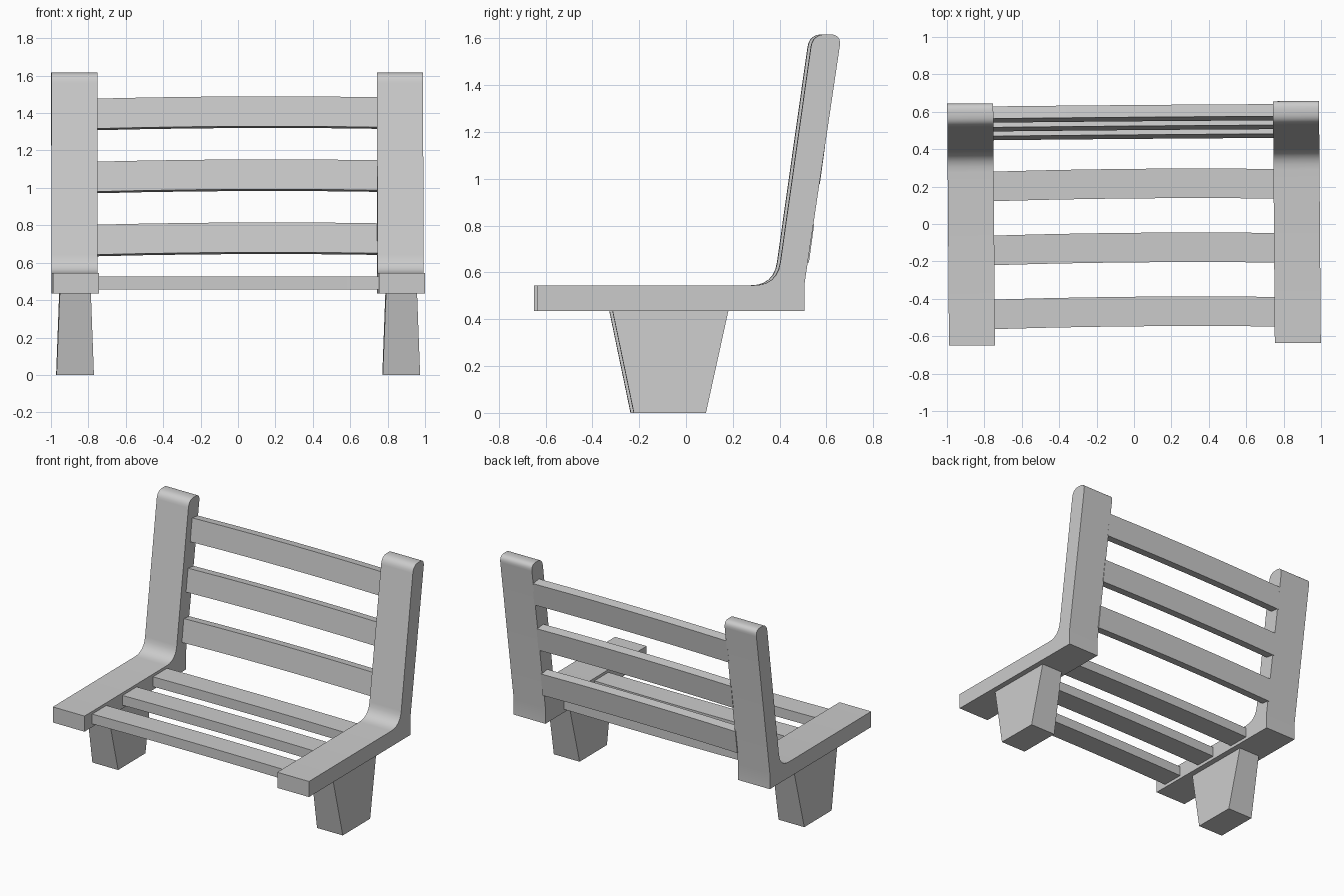
import bpy, bmesh
from math import radians
from mathutils import Vector, Matrix

if "Cube" in bpy.data.objects:
    bpy.data.objects.remove(bpy.data.objects["Cube"])

TWIST = Matrix.Rotation(0.0075, 4, 'Z')   # whole bench is turned very slightly


def loft(name, sections, smooth=False):
    """Skin a list of equal-length point rings and cap both ends."""
    bm = bmesh.new()
    rings = [[bm.verts.new(TWIST @ Vector(p)) for p in s] for s in sections]
    n = len(rings[0])
    for a, b in zip(rings, rings[1:]):
        for i in range(n):
            j = (i + 1) % n
            bm.faces.new((a[i], a[j], b[j], b[i]))
    bm.faces.new(rings[0])
    bm.faces.new(rings[-1])
    bmesh.ops.recalc_face_normals(bm, faces=bm.faces)
    me = bpy.data.meshes.new(name)
    bm.to_mesh(me)
    bm.free()
    ob = bpy.data.objects.new(name, me)
    bpy.context.collection.objects.link(ob)
    if smooth:
        bpy.ops.object.select_all(action='DESELECT')
        ob.select_set(True)
        bpy.context.view_layer.objects.active = ob
        bpy.ops.object.shade_smooth_by_angle(angle=radians(35))
    return ob


def rounded(corners, steps=6):
    """Profile from (y, z, radius) corners, rounding those with a radius."""
    out = []
    for i, (y, z, r) in enumerate(corners):
        c = Vector((y, z))
        if not r:
            out.append(c)
            continue
        p = Vector(corners[i - 1][:2])
        q = Vector(corners[(i + 1) % len(corners)][:2])
        a = c + (p - c).normalized() * r
        b = c + (q - c).normalized() * r
        for k in range(steps + 1):
            t = k / steps
            out.append(a * (1 - t) ** 2 + c * 2 * t * (1 - t) + b * t * t)
    return out


# L-shaped side frames
profile = rounded([(-0.643, 0.435, 0), (0.498, 0.435, 0), (0.498, 0.545, 0),
                   (0.657, 1.617, 0.05), (0.534, 1.617, 0.055),
                   (0.382, 0.545, 0.1), (-0.643, 0.545, 0)])
for side, sx in (("left", -1), ("right", 1)):
    loft(f"{side}_frame", [[(sx * x, y, z) for y, z in profile]
                           for x in (0.748, 0.994)], smooth=True)

    # Tapered leg: wide in depth at the top, wide in width at the base
    def ring(half, y0, y1, z):
        c = sx * 0.872
        return [(c - half, y0, z), (c + half, y0, z),
                (c + half, y1, z), (c - half, y1, z)]
    loft(f"{side}_leg", [ring(0.1, -0.23, 0.078, 0),
                         ring(0.083, -0.321, 0.174, 0.437)])

# Slightly bowed slats: the bow runs across the slat's wide side
xs = [-0.755, -0.5, -0.25, 0, 0.25, 0.5, 0.755]


def slat(name, section, dy, dz, tilt):
    rings = []
    for x in xs:
        o = -0.014 * x * x + tilt * x
        rings.append([(x, y + dy * o, z + dz * o) for y, z in section])
    loft(name, rings, smooth=True)


for i in range(3):
    # Seat slats
    y = -0.547 + 0.342 * i
    slat(f"seat_slat_{i + 1}", [(y, 0.457), (y + 0.158, 0.457),
                                (y + 0.158, 0.526), (y, 0.526)], 1, 0, 0.002)
    # Back slats leaning with the frame
    z = 0.655 + 0.337 * i
    y = 0.455 + 0.047 * i
    slat(f"back_slat_{i + 1}", [(y, z), (y + 0.065, z - 0.009),
                                (y + 0.087, z + 0.151), (y + 0.022, z + 0.16)],
         0.14, 1, 0.005)
